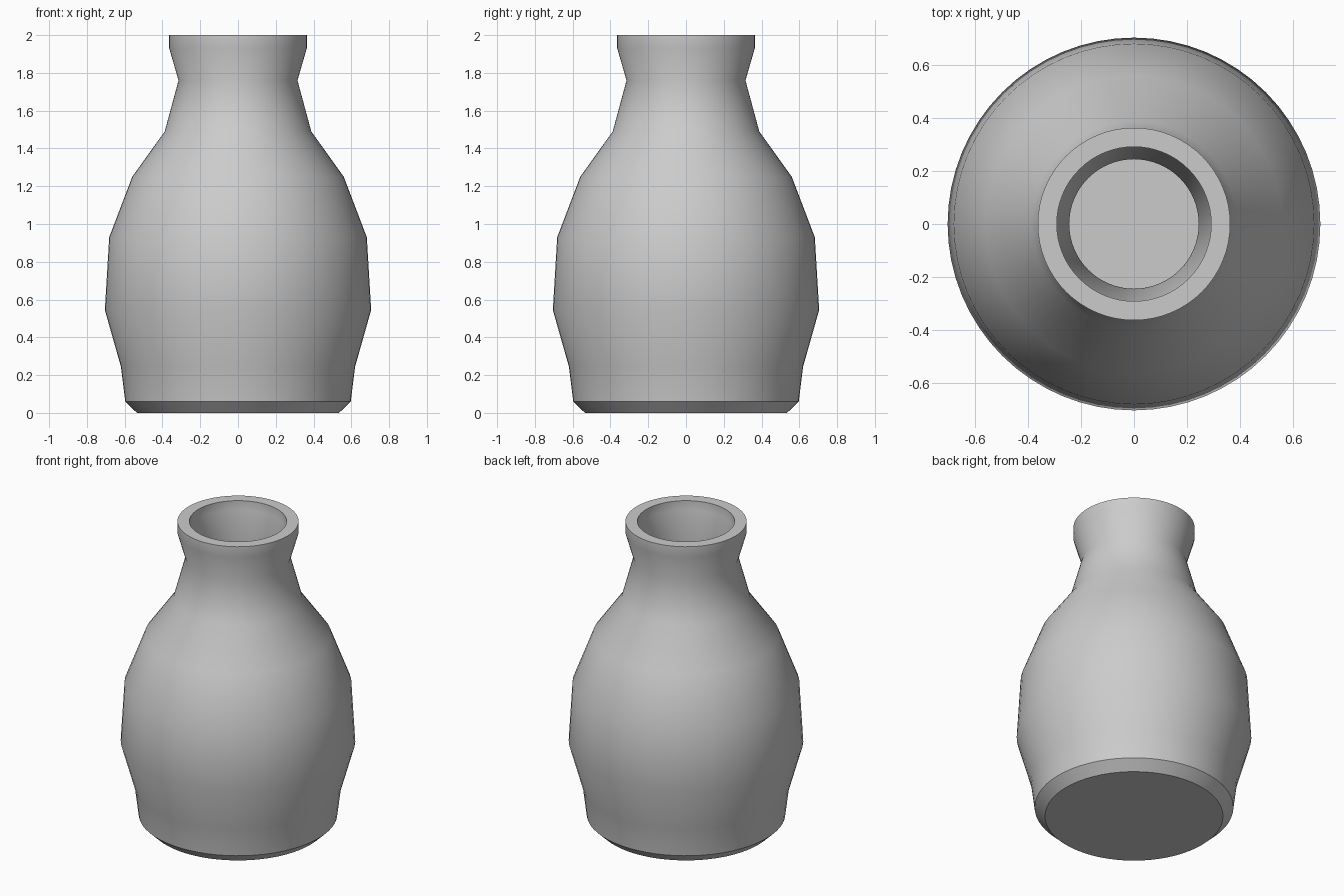
import bpy, bmesh, math

if "Cube" in bpy.data.objects:
    bpy.data.objects.remove(bpy.data.objects["Cube"])

SEGMENTS = 64

# Closed wall section (radius, height): outside going up, then inside going down
outer = [(0, 0), (0.535, 0), (0.597, 0.06), (0.62, 0.245), (0.705, 0.545),
         (0.682, 0.93), (0.56, 1.25), (0.388, 1.49), (0.315, 1.76),
         (0.364, 1.93), (0.364, 2.0)]
inner = [(0.292, 2.0), (0.292, 1.94), (0.245, 1.76), (0.325, 1.46),
         (0.50, 1.215), (0.61, 0.915), (0.635, 0.55), (0.552, 0.26),
         (0.53, 0.10), (0.50, 0.07), (0, 0.07)]

# Vase body: lathe the section around z
bm = bmesh.new()
verts = [bm.verts.new((r, 0, z)) for r, z in outer + inner]
edges = [bm.edges.new(pair) for pair in zip(verts, verts[1:])]
bmesh.ops.spin(bm, geom=verts + edges, cent=(0, 0, 0), axis=(0, 0, 1),
               angle=math.tau, steps=SEGMENTS, use_merge=False)
bmesh.ops.remove_doubles(bm, verts=bm.verts, dist=0.0005)
bmesh.ops.recalc_face_normals(bm, faces=bm.faces)

mesh = bpy.data.meshes.new("vase")
bm.to_mesh(mesh)
bm.free()
vase = bpy.data.objects.new("vase", mesh)
bpy.context.collection.objects.link(vase)

# Smooth walls with crisp foot and rim edges
bpy.context.view_layer.objects.active = vase
vase.select_set(True)
bpy.ops.object.shade_smooth_by_angle(angle=math.radians(34))
